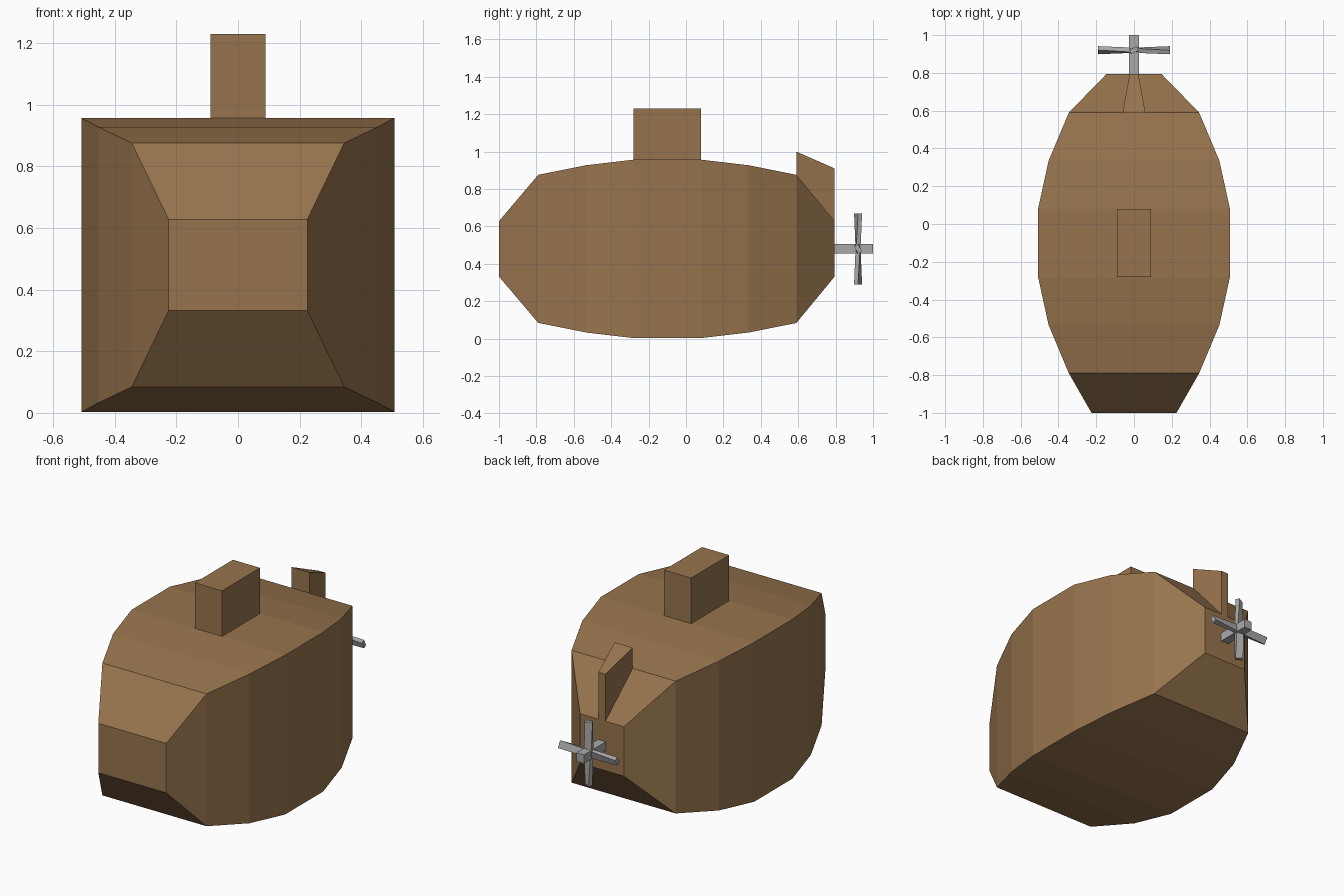
import bpy, bmesh
from math import radians
from mathutils import Matrix, Vector

cube = bpy.data.objects.get("Cube")
if cube:
    bpy.data.objects.remove(cube, do_unlink=True)


def material(name, rgb):
    m = bpy.data.materials.new(name)
    m.use_nodes = True
    m.diffuse_color = (*rgb, 1)
    m.node_tree.nodes["Principled BSDF"].inputs["Base Color"].default_value = (*rgb, 1)
    return m


brown = material("brown", (0.31, 0.175, 0.075))
grey = material("grey", (0.4, 0.4, 0.4))


def loft(bm, sections):
    """Skin a closed solid through a run of four-cornered sections."""
    rings = [[bm.verts.new(p) for p in s] for s in sections]
    for a, b in zip(rings, rings[1:]):
        for i in range(4):
            j = (i + 1) % 4
            bm.faces.new((a[i], a[j], b[j], b[i]))
    bm.faces.new(rings[0])
    bm.faces.new(rings[-1])


def upright(y, half, low, high):
    """Upright rectangle across the model at depth y."""
    return [(-half, y, low), (half, y, low), (half, y, high), (-half, y, high)]


def build(name, mat, *solids):
    bm = bmesh.new()
    for s in solids:
        loft(bm, s)
    bmesh.ops.recalc_face_normals(bm, faces=bm.faces)
    mesh = bpy.data.meshes.new(name)
    bm.to_mesh(mesh)
    bm.free()
    mesh.materials.append(mat)
    obj = bpy.data.objects.new(name, mesh)
    bpy.context.collection.objects.link(obj)
    return obj


# Faceted hull: depth, half width, half height
mid = 0.48
stations = [(-1, 0.225, 0.148), (-0.79, 0.345, 0.396), (-0.535, 0.452, 0.447),
            (-0.28, 0.508, 0.477), (0.08, 0.508, 0.477), (0.335, 0.452, 0.447),
            (0.59, 0.345, 0.396), (0.795, 0.145, 0.148)]
build("hull", brown, [upright(y, w, mid - h, mid + h) for y, w, h in stations])

# Tower and tapered tail fin
build("tower", brown, [upright(y, 0.09, 0.95, 1.23) for y in (-0.28, 0.08)])
build("tail_fin", brown, [upright(0.59, 0.06, 0.87, 1.0),
                          upright(0.795, 0.023, 0.622, 0.91)])

# Propeller shaft
build("propeller_shaft", grey,
      [upright(y, 0.026, mid - 0.026, mid + 0.026) for y in (0.79, 1.0)])

# Four twisted blades
hub = Vector((0, 0.92, mid))


def blade(turn):
    sections = []
    for reach, pitch in ((0.01, 5), (0.19, 30)):
        spin = Matrix.Rotation(turn, 3, "Y") @ Matrix.Rotation(radians(pitch), 3, "Z")
        lift = Matrix.Rotation(turn, 3, "Y") @ Vector((0, 0, reach))
        sections.append([hub + lift + spin @ Vector((x * 0.022, y * 0.012, 0))
                         for x, y in ((-1, -1), (1, -1), (1, 1), (-1, 1))])
    return sections


build("propeller_blades", grey, *[blade(radians(90 * i)) for i in range(4)])
